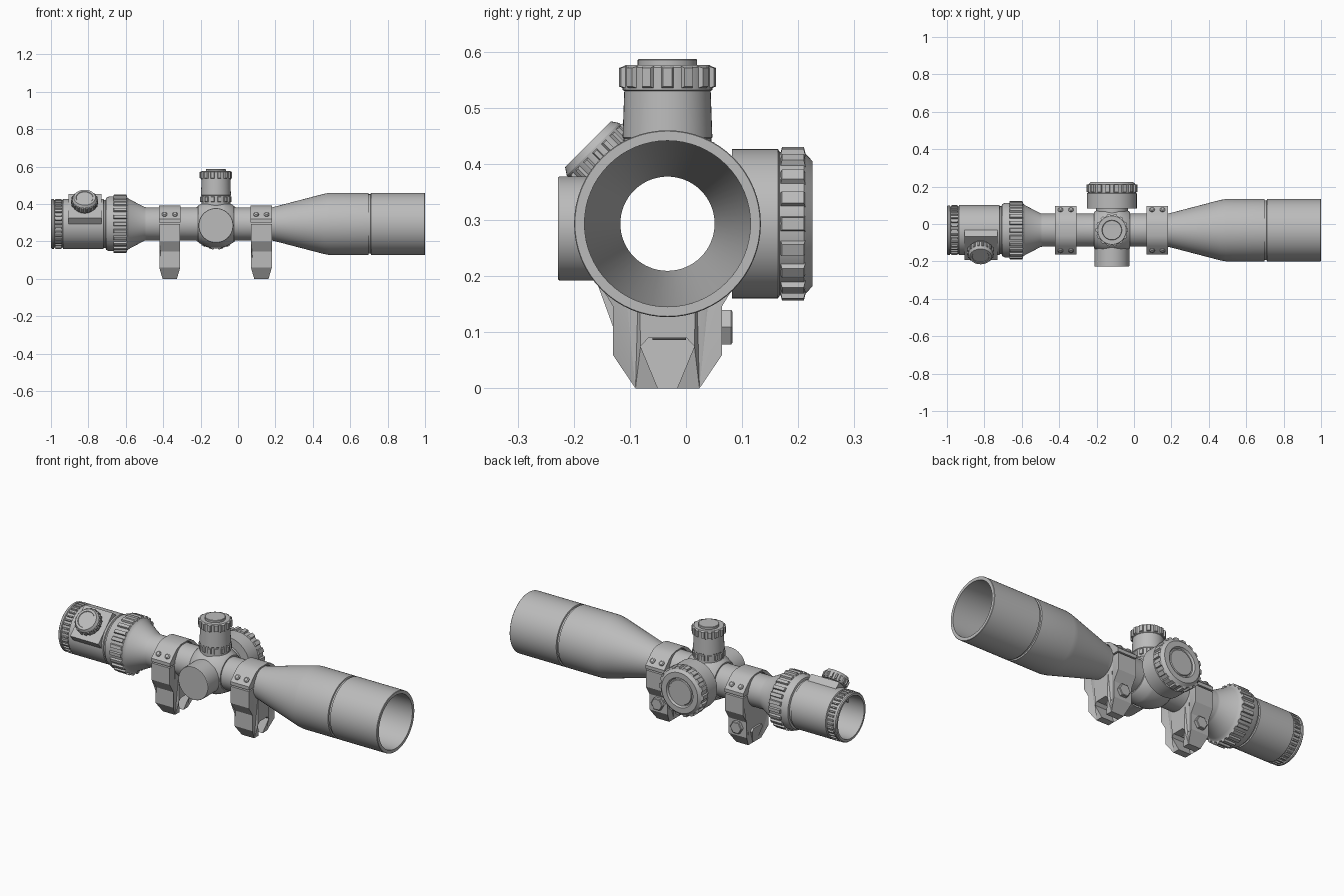
import bpy, bmesh, math
from mathutils import Vector, Matrix

if "Cube" in bpy.data.objects:
    bpy.data.objects.remove(bpy.data.objects["Cube"])

CY, CZ, TX = -0.033, 0.2935, -0.118      # optical axis and turret position
grey = bpy.data.materials.new("matte_grey")
grey.diffuse_color = (0.5, 0.5, 0.5, 1)
grey.use_nodes = True
grey.node_tree.nodes["Principled BSDF"].inputs["Base Color"].default_value = grey.diffuse_color


def finish(name, bm, angle=30):
    bmesh.ops.recalc_face_normals(bm, faces=bm.faces)
    me = bpy.data.meshes.new(name)
    bm.to_mesh(me)
    bm.free()
    me.materials.append(grey)
    me.shade_smooth()
    me.set_sharp_from_angle(angle=math.radians(angle))
    ob = bpy.data.objects.new(name, me)
    bpy.context.collection.objects.link(ob)
    return ob


def frame(origin, axis):
    return Matrix.Translation(origin) @ Vector(axis).to_track_quat('Z', 'Y').to_matrix().to_4x4()


def lathe(name, profile, origin, axis, seg=48, loop=False, caps=True):
    """Revolve (distance along axis, radius) points."""
    bm = bmesh.new()
    m = frame(origin, axis)
    rings = [[bm.verts.new(m @ Vector((r * math.cos(t), r * math.sin(t), a)))
              for t in (2 * math.pi * i / seg for i in range(seg))] for a, r in profile]
    pairs = list(zip(rings, rings[1:]))
    if loop:
        pairs.append((rings[-1], rings[0]))
    for p, q in pairs:
        for i in range(seg):
            j = (i + 1) % seg
            bm.faces.new((p[i], p[j], q[j], q[i]))
    if caps and not loop:
        bm.faces.new(rings[0])
        bm.faces.new(rings[-1])
    return finish(name, bm)


def ribs(name, origin, axis, a0, a1, r0, r1, count, fill=0.62):
    """Ring of raised grip blocks with slightly narrowed tops."""
    bm = bmesh.new()
    m = frame(origin, axis)
    w = math.pi * r1 / count * fill
    for k in range(count):
        rot = m @ Matrix.Rotation(2 * math.pi * k / count, 4, 'Z')
        c = 0.004
        low = [(r0, -w, a0), (r0, w, a0), (r0, w, a1), (r0, -w, a1)]
        top = [(r1, -w + c, a0 + c), (r1, w - c, a0 + c), (r1, w - c, a1 - c), (r1, -w + c, a1 - c)]
        lo = [bm.verts.new(rot @ Vector(p)) for p in low]
        hi = [bm.verts.new(rot @ Vector(p)) for p in top]
        bm.faces.new(lo)
        bm.faces.new(hi)
        for i in range(4):
            j = (i + 1) % 4
            bm.faces.new((lo[i], lo[j], hi[j], hi[i]))
    return finish(name, bm)


def prism(name, pts, x0, x1, foot=1.0):
    """Extrude a (y, z) outline along x; foot narrows the lowest points."""
    bm = bmesh.new()
    mid, half = (x0 + x1) / 2, (x1 - x0) / 2
    ends = []
    for s in (-1, 1):
        ends.append([bm.verts.new((mid + s * half * (foot if z < 0.02 else 1), y, z)) for y, z in pts])
    a, b = ends
    bm.faces.new(a)
    bm.faces.new(b)
    for i in range(len(pts)):
        j = (i + 1) % len(pts)
        bm.faces.new((a[i], a[j], b[j], b[i]))
    bmesh.ops.triangulate(bm, faces=[f for f in bm.faces if len(f.verts) > 4])
    return finish(name, bm)


X, AXIS = (1, 0, 0), (0, CY, CZ)

# hollow scope tube: outside from eyepiece to objective, then back along the inside
lathe("scope_tube", [
    (-1, .128), (-.995, .133), (-.985, .133), (-.982, .127), (-.938, .127), (-.935, .134),
    (-.72, .134), (-.717, .128), (-.708, .128), (-.705, .139), (-.69, .146), (-.595, .146),
    (-.59, .139), (-.58, .132), (-.5, .09), (-.49, .088), (.18, .088), (.2, .093),
    (.46, .161), (.49, .1665), (.697, .1665), (.699, .159), (.709, .159), (.711, .1665),
    (.998, .1665), (1, .165), (1, .148), (.49, .146), (.18, .084), (-.5, .084),
    (-.62, .112), (-1, .116)], AXIS, X, seg=64, loop=True)
ribs("eyepiece_grip", AXIS, X, -.98, -.94, .12, .134, 36)
ribs("zoom_ring_grip", AXIS, X, -.668, -.592, .14, .156, 24)

# illumination knob on a flat pad, tilted 45 degrees
TILT = (0, -1, 1)
KNOB = (-.82, CY, CZ)
d = math.sqrt(.5)
pad = []
for along, across in ((.09, -.095), (.136, -.09), (.136, .09), (.09, .095)):
    pad.append((CY - d * (along + across), CZ + d * (along - across)))
prism("illumination_pad", pad, -.905, -.73)
lathe("illumination_knob", [(.13, .056), (.148, .056), (.15, .066), (.188, .066), (.2, .058),
                            (.2, .046), (.197, .044)], KNOB, TILT, 40)
ribs("illumination_grip", KNOB, TILT, .153, .186, .06, .072, 18)

# rounded turret housing around the tube
lathe("turret_housing", [(-.097, .086), (-.097, .095), (-.09, .102), (-.05, .122), (-.035, .126),
                         (.035, .126), (.05, .122), (.09, .102), (.097, .095), (.097, .086)],
      (TX, CY, CZ), X, 64, loop=True)

# elevation turret on top
TOP, UP = (TX, CY, 0), (0, 0, 1)
lathe("elevation_turret", [(.385, .078), (.445, .078), (.447, .08), (.53, .077), (.532, .08),
                           (.572, .08), (.576, .076), (.576, .056), (.574, .053), (.585, .053),
                           (.587, .051)], TOP, UP)
ribs("elevation_top_grip", TOP, UP, .534, .575, .075, .087, 14)
ribs("elevation_base_grip", TOP, UP, .408, .442, .073, .084, 14)

# plain turret cap on the front side
lathe("windage_cap", [(.086, .093), (.192, .093), (.195, .091)], (TX, CY, .285), (0, -1, 0))

# large focus wheel on the back side
SIDE, BACK = (TX, 0, CZ), (0, 1, 0)
lathe("focus_wheel", [(.054, .085), (.082, .085), (.082, .133), (.164, .133), (.167, .128),
                      (.21, .128), (.225, .112), (.225, .082), (.214, .076), (.214, .07),
                      (.219, .067)], SIDE, BACK, 64)
ribs("focus_grip", SIDE, BACK, .167, .214, .12, .137, 18)

# two mounting rings: saddle with rail jaws, cap, screws, clamp bolt
R = .0865
low_arc = [(R * math.cos(t), CZ + R * math.sin(t)) for t in (-math.pi * i / 20 for i in range(21))]
high_arc = [(y, 2 * CZ - z + .008) for y, z in low_arc]
jaw = [(-.13, .2), (-.0975, .147), (-.0975, .06), (-.057, 0), (-.017, 0),
       (-.048, .075), (-.034, .09)]
saddle = low_arc + [(-.13, CZ)] + jaw + [(-y, z) for y, z in reversed(jaw)] + [(.13, CZ)]
crown = [(-.13, CZ + .008), (-.13, .32), (-.085, .365), (-.06, .383), (-.03, .391)]
cap = high_arc + crown + [(-y, z) for y, z in reversed(crown)]


def shifted(pts):
    return [(y + CY, z) for y, z in pts]


for label, x in (("rear", -.365), ("front", .125)):
    prism(label + "_mount_saddle", shifted(saddle), x - .056, x + .056, foot=.68)
    prism(label + "_mount_cap", shifted(cap), x - .058, x + .058)
    for side, s in (("near", -1), ("far", 1)):
        for k, dx in enumerate((-.028, .028)):
            lathe(f"{label}_cap_screw_{side}_{k + 1}", [(-.01, .014), (.005, .014), (.009, .009)],
                  (x + dx, CY + s * .1075, .3425), (0, s, 1), 16)
    lathe(label + "_clamp_bolt", [(.05, .036), (.08, .036), (.083, .032)],
          (x, 0, .109), BACK, 6)
    lathe(label + "_clamp_rod", [(-.06, .012), (.0, .012)], (x, 0, .098), BACK, 12)
